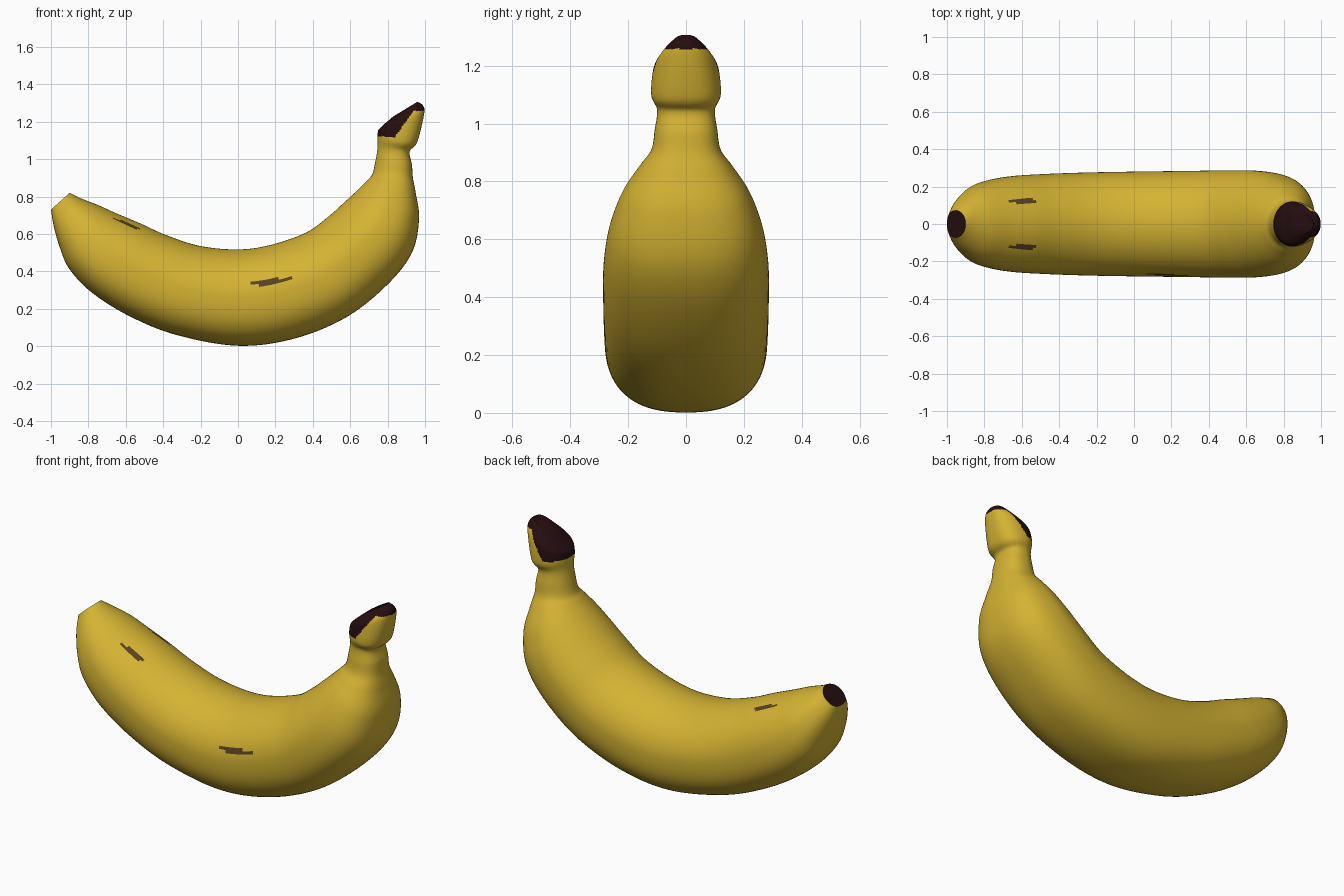
import bpy, bmesh, math
from mathutils import Vector

if "Cube" in bpy.data.objects:
    bpy.data.objects.remove(bpy.data.objects["Cube"])

SIDES, STEPS = 96, 10

def material(name, rgb):
    m = bpy.data.materials.new(name)
    m.diffuse_color = (*rgb, 1)
    m.use_nodes = True
    m.node_tree.nodes["Principled BSDF"].inputs["Base Color"].default_value = m.diffuse_color
    return m

# Cross-sections from blossom tip to stem:
# outer curve x, z; inner curve x, z; half width; widening towards inner side
SECTIONS = [
    (-1.00, .73, -.90, .82, .072, 0),
    (-.985, .64, -.84, .79, .135, 0),
    (-.95, .52, -.75, .755, .195, 0),
    (-.90, .41, -.65, .71, .23, 0),
    (-.78, .285, -.52, .655, .255, 0),
    (-.58, .16, -.38, .592, .267, 0),
    (-.33, .06, -.20, .535, .275, 0),
    (0, .002, 0, .517, .28, 0),
    (.30, .04, .17, .54, .283, 0),
    (.58, .155, .36, .605, .286, 0),
    (.80, .33, .48, .69, .285, 0),
    (.93, .50, .57, .77, .265, 0),
    (.968, .68, .64, .835, .22, 0),
    (.95, .82, .69, .885, .16, 0),
    (.935, .90, .718, .92, .12, 0),
    (.93, .97, .735, .99, .108, 0),
    (.918, 1.04, .745, 1.055, .10, 0),
    (.958, 1.09, .745, 1.11, .12, .05),
    (.995, 1.24, .747, 1.14, .112, .2),
    (.99, 1.285, .758, 1.165, .095, .25),
    (.96, 1.307, .83, 1.228, .055, .2),
]

def spline(a, b, c, d, t):
    return [.5 * (2*q + (r-p)*t + (2*p-5*q+4*r-s)*t*t + (3*q-p-3*r+s)*t**3)
            for p, q, r, s in zip(a, b, c, d)]

def ring(bm, sec):
    ox, oz, ix, iz, w, k = sec
    centre = Vector(((ox+ix)/2, 0, (oz+iz)/2))
    half = Vector(((ix-ox)/2, 0, (iz-oz)/2))
    verts = []
    for i in range(SIDES):
        a = 2 * math.pi * i / SIDES
        c, s = math.cos(a), math.sin(a)
        n = 1.95 if s > 0 else 2.5      # roof-like inside, squarer outside
        r = (abs(c)**n + abs(s)**n) ** (-1/n)
        verts.append(bm.verts.new(centre + half*r*s + Vector((0, w*r*c*(1+k*r*s), 0))))
    return verts

def streak(p, x, v, length, thick, slope, axis):
    dx = p.x - x
    return (dx/length)**2 + ((p[axis] - v - slope*dx)/thick)**2 < 1

# Peel, as one lofted skin
bm = bmesh.new()
rings = []
last = len(SECTIONS) - 1
for j in range(last):
    quad = [SECTIONS[min(max(j+o, 0), last)] for o in (-1, 0, 1, 2)]
    for s in range(STEPS):
        rings.append(ring(bm, spline(*quad, s/STEPS)))
rings.append(ring(bm, SECTIONS[-1]))
for a, b in zip(rings, rings[1:]):
    for i in range(SIDES):
        n = (i+1) % SIDES
        bm.faces.new((a[i], a[n], b[n], b[i]))
tip = bm.faces.new(rings[0])
end = bm.faces.new(rings[-1])
bmesh.ops.recalc_face_normals(bm, faces=bm.faces)

# Dark stem cut and tip, brown streaks
for f in bm.faces:
    f.smooth = True
    p = f.calc_center_median()
    if f in (tip, end):
        f.material_index = 1
    elif p.x > .6 and p.z > min(1.258, 1.12 + 1.4*max(0, p.x-.84)):
        f.material_index = 1
    elif p.y < 0 and streak(p, .18, .345, .115, .013, .13, 2):
        f.material_index = 2
    elif p.z > .55 and streak(p, -.6, math.copysign(.125, p.y), .08, .014, 0, 1):
        f.material_index = 2

mesh = bpy.data.meshes.new("banana")
bm.to_mesh(mesh)
bm.free()
for m in (material("yellow peel", (.66, .45, .033)),
          material("dark stem end", (.018, .004, .005)),
          material("brown streak", (.10, .053, .012))):
    mesh.materials.append(m)
obj = bpy.data.objects.new("banana", mesh)
bpy.context.collection.objects.link(obj)
bpy.context.view_layer.objects.active = obj
obj.select_set(True)
bpy.ops.object.shade_smooth_by_angle(angle=math.radians(40))
